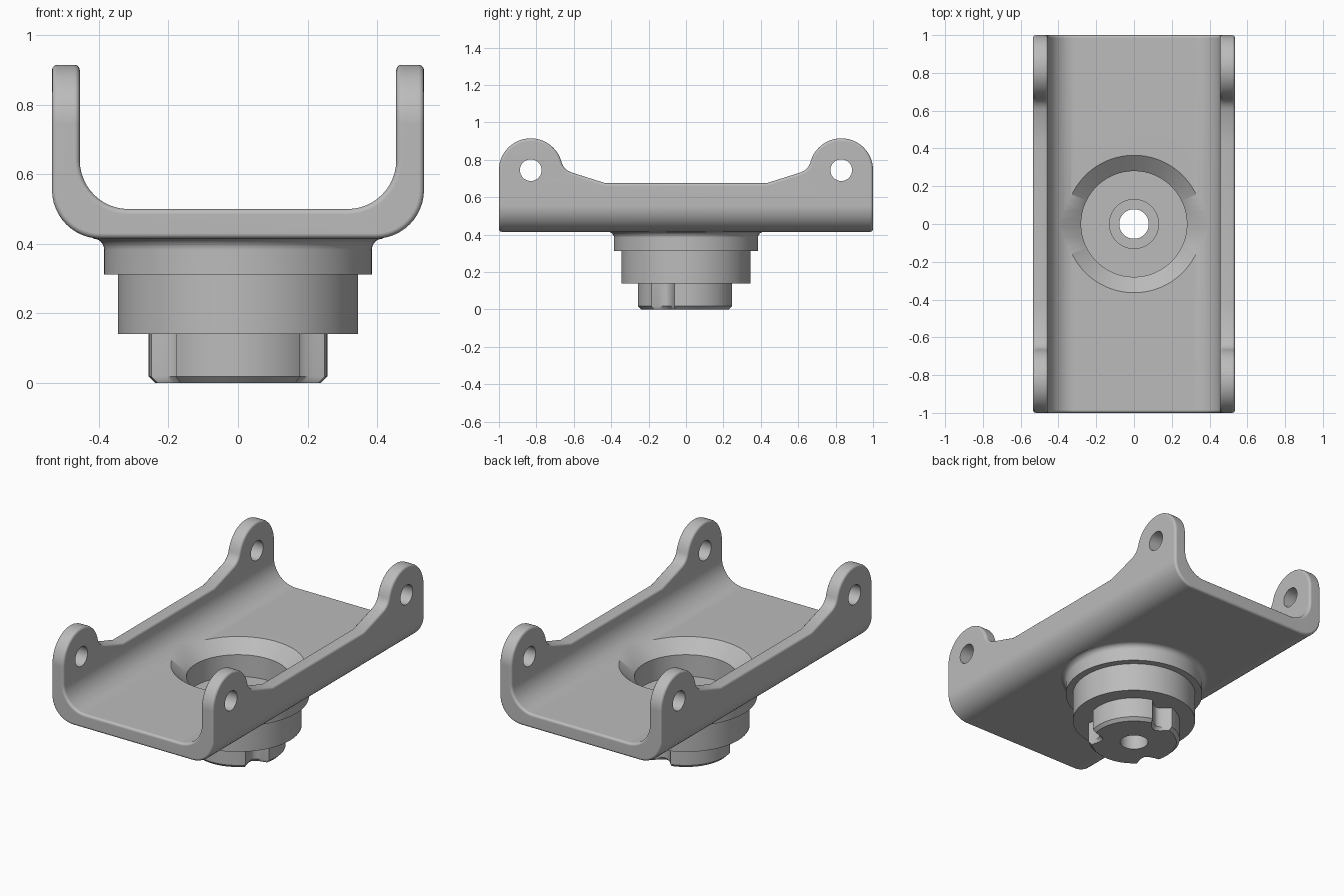
import bpy
import bmesh
from math import sin, cos, pi, radians, atan2

if "Cube" in bpy.data.objects:
    bpy.data.objects.remove(bpy.data.objects["Cube"], do_unlink=True)

grey = bpy.data.materials.new("plain_grey")
grey.use_nodes = True
grey.diffuse_color = (0.5, 0.5, 0.5, 1)
grey.node_tree.nodes["Principled BSDF"].inputs["Base Color"].default_value = (0.5, 0.5, 0.5, 1)


def loft(name, rings):
    """Solid through matching closed rings, capped at both ends."""
    bm = bmesh.new()
    loops = [[bm.verts.new(p) for p in ring] for ring in rings]
    n = len(loops[0])
    for a, b in zip(loops, loops[1:]):
        for i in range(n):
            j = (i + 1) % n
            bm.faces.new((a[i], a[j], b[j], b[i]))
    bm.faces.new(loops[0])
    bm.faces.new(loops[-1])
    bmesh.ops.recalc_face_normals(bm, faces=bm.faces)
    mesh = bpy.data.meshes.new(name)
    bm.to_mesh(mesh)
    bm.free()
    mesh.materials.append(grey)
    obj = bpy.data.objects.new(name, mesh)
    bpy.context.collection.objects.link(obj)
    return obj


def revolve(name, profile, sides=96):
    turn = [2 * pi * i / sides for i in range(sides)]
    return loft(name, [[(r * cos(t), r * sin(t), z) for t in turn] for r, z in profile])


def arc(cx, cy, r, start, end, steps):
    angles = [radians(start + (end - start) * i / steps) for i in range(steps + 1)]
    return [(cx + r * cos(a), cy + r * sin(a)) for a in angles]


def mirrored(half):
    return half + [(-a, b) for a, b in reversed(half)]


def apply(obj, modifier):
    bpy.ops.object.select_all(action="DESELECT")
    bpy.context.view_layer.objects.active = obj
    obj.select_set(True)
    bpy.ops.object.modifier_apply(modifier=modifier.name)


def combine(obj, other, operation):
    mod = obj.modifiers.new("combine", "BOOLEAN")
    mod.operation, mod.solver, mod.object = operation, "EXACT", other
    apply(obj, mod)
    bpy.data.objects.remove(other, do_unlink=True)


# U-shaped channel, trimmed by the side outline with its four ears
outer = arc(0.395, 0.555, 0.14, -90, 0, 12) + [(0.535, 1.2)]
inner = [(0.455, 1.2)] + arc(0.315, 0.64, 0.14, 0, -90, 12)
section = mirrored(outer + inner)
# walk the section as one closed loop: right half out and in, left half back
half = len(outer) + len(inner)
section = section[:half] + section[half:]
bracket = loft("bracket", [[(x, y, z) for x, z in section] for y in (-1.2, 1.2)])

fillet = []
for i in range(8):
    t = i / 8
    u = 1 - t
    fillet.append((u * u * 0.605 + 2 * u * t * 0.654 + t * t * 0.666,
                   u * u * 0.73 + 2 * u * t * 0.745 + t * t * 0.789))
outline = mirrored([(0.43, 0.675)] + fillet + arc(0.83, 0.745, 0.17, 165, 0, 28) + [(1, 0.3)])
trim = loft("side_trim", [[(x, y, z) for y, z in outline] for x in (-0.7, 0.7)])
combine(bracket, trim, "INTERSECT")

# Rounded edges of the channel
bevel = bracket.modifiers.new("round_edges", "BEVEL")
bevel.width, bevel.segments = 0.015, 3
bevel.limit_method, bevel.angle_limit = "ANGLE", radians(40)
bevel.use_clamp_overlap = False
apply(bracket, bevel)

# Pin holes through the ears
for y in (-0.83, 0.83):
    ring = arc(y, 0.745, 0.058, 0, 360, 32)[:-1]
    pin = loft("pin_hole", [[(x, a, b) for a, b in ring] for x in (-0.8, 0.8)])
    combine(bracket, pin, "DIFFERENCE")

# Stepped round boss, flaring into the channel floor
flare = arc(0.417, 0.383, 0.032, 180, 90, 6)
boss = revolve("boss", [(0.345, 0.14), (0.345, 0.312), (0.385, 0.312)] + flare + [(0.417, 0.45)])
combine(bracket, boss, "UNION")


# Keyed plug with three rounded grooves and a chamfered foot
def plug_radius(t):
    r = 0.257
    for key in (90, 210, 330):
        d = t - radians(key)
        d = abs(atan2(sin(d), cos(d))) / 0.27
        if d < 1:
            r -= 0.06 * (1 - d * d) ** 0.8
    return r


turn = [2 * pi * i / 180 for i in range(180)]
plug = loft("plug", [[((plug_radius(t) - inset) * cos(t), (plug_radius(t) - inset) * sin(t), z)
                      for t in turn] for inset, z in ((0.018, 0), (0, 0.018), (0, 0.16))])
combine(bracket, plug, "UNION")

# Countersunk cup, counterbore and through hole
cup = revolve("cup", [(0.078, -0.1), (0.078, 0.15), (0.13, 0.15), (0.13, 0.3),
                      (0.28, 0.3), (0.28, 0.43), (0.4, 0.53)])
combine(bracket, cup, "DIFFERENCE")

# Smooth shading with sharp edges kept and flat faces held flat
bpy.ops.object.select_all(action="DESELECT")
bracket.select_set(True)
bpy.context.view_layer.objects.active = bracket
bpy.ops.object.shade_smooth_by_angle(angle=radians(32))
weighted = bracket.modifiers.new("flat_faces", "WEIGHTED_NORMAL")
weighted.keep_sharp = True
